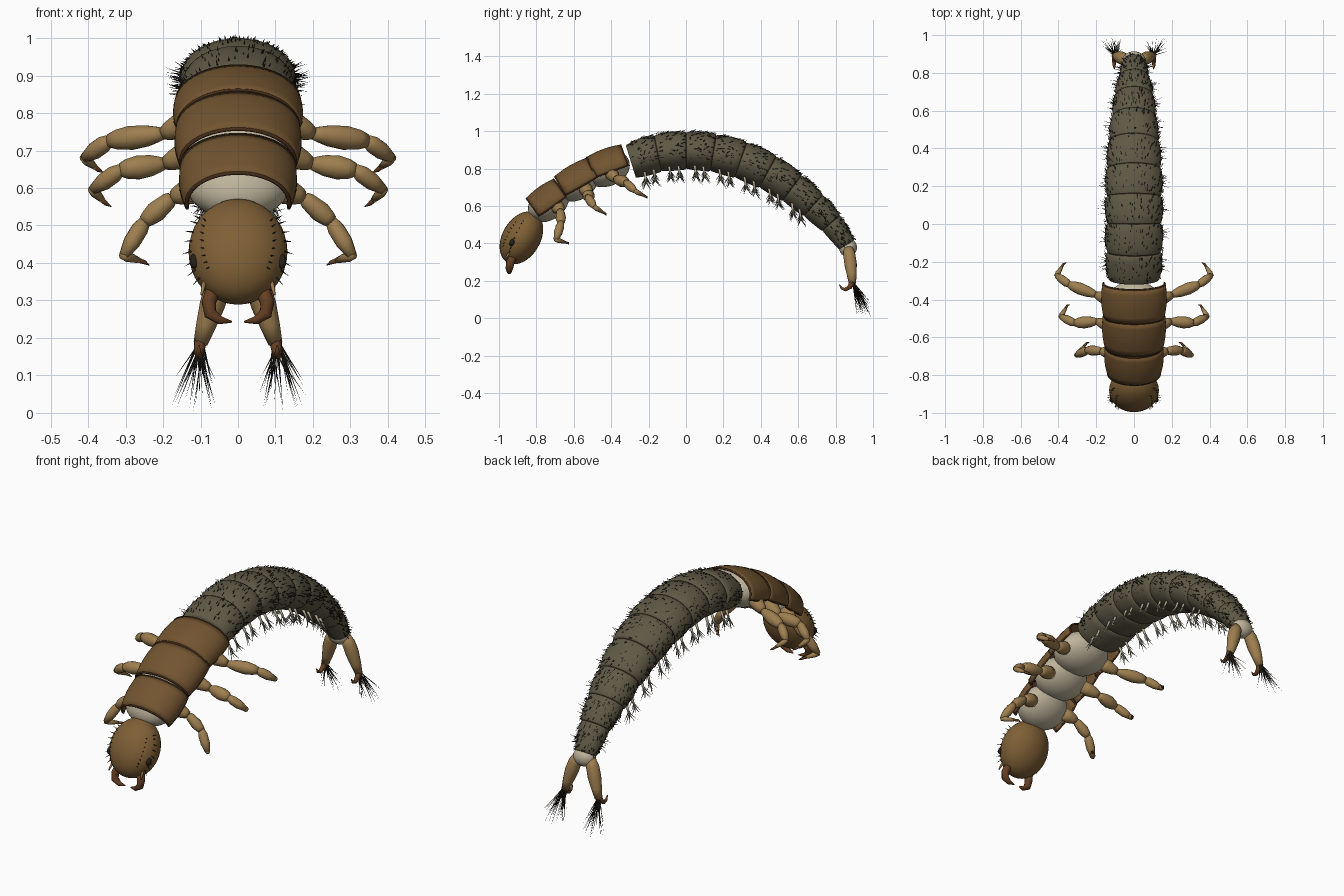
import bpy, bmesh, math, random
from math import sin, cos, pi, radians
from mathutils import Vector as V, Matrix

if "Cube" in bpy.data.objects:
    bpy.data.objects.remove(bpy.data.objects["Cube"])

random.seed(4)

def material(name, c):
    m = bpy.data.materials.new(name)
    m.diffuse_color = (*c, 1)
    m.use_nodes = True
    m.node_tree.nodes["Principled BSDF"].inputs["Base Color"].default_value = m.diffuse_color
    return m

HEAD = material("head_brown", (0.21, 0.115, 0.036))
PLATE = material("plate_brown", (0.17, 0.09, 0.03))
RIM = material("dark_rim", (0.06, 0.025, 0.01))
LEG = material("leg_tan", (0.34, 0.21, 0.08))
JAW = material("jaw_brown", (0.13, 0.05, 0.017))
PALE = material("membrane", (0.52, 0.46, 0.33))
OLIVE = material("abdomen_olive", (0.115, 0.1, 0.06))
BLACK = material("bristle_black", (0.018, 0.014, 0.01))
GILL = material("gill_grey", (0.2, 0.19, 0.14))

def finish(name, bm, mat, smooth=True):
    bmesh.ops.recalc_face_normals(bm, faces=bm.faces)
    me = bpy.data.meshes.new(name)
    bm.to_mesh(me)
    bm.free()
    me.materials.append(mat)
    for p in me.polygons:
        p.use_smooth = smooth
    ob = bpy.data.objects.new(name, me)
    bpy.context.collection.objects.link(ob)
    return ob

def loft_into(bm, path, sides=12, ref=V((1, 0, 0))):
    """Closed tube through (centre, side radius, height radius) stations."""
    rings = []
    for i, (c, a, b) in enumerate(path):
        t = (path[min(i + 1, len(path) - 1)][0] - path[max(i - 1, 0)][0]).normalized()
        u = (ref - t * ref.dot(t)).normalized()
        w = u.cross(t)
        rings.append([bm.verts.new(c + u * a * cos(2 * pi * k / sides) + w * b * sin(2 * pi * k / sides))
                      for k in range(sides)])
    for r, s in zip(rings, rings[1:]):
        for k in range(sides):
            n = (k + 1) % sides
            bm.faces.new((r[k], r[n], s[n], s[k]))
    bm.faces.new(rings[0])
    bm.faces.new(rings[-1])

def loft(name, path, mat, sides=12, ref=V((1, 0, 0))):
    bm = bmesh.new()
    loft_into(bm, path, sides, ref)
    return finish(name, bm, mat)

def strands(name, items, mat):
    """Many thin three-sided spikes (start, end, radius)."""
    bm = bmesh.new()
    for p, q, r in items:
        d = (q - p).normalized()
        u = d.orthogonal().normalized()
        w = d.cross(u)
        base = [bm.verts.new(p + (u * cos(k * 2.0944) + w * sin(k * 2.0944)) * r) for k in range(3)]
        tip = bm.verts.new(q)
        for k in range(3):
            bm.faces.new((base[k], base[(k + 1) % 3], tip))
    return finish(name, bm, mat, False)

def ellipsoid(name, c, radii, tilt, mat):
    bm = bmesh.new()
    M = Matrix.Translation(c) @ Matrix.Rotation(radians(tilt), 4, 'X') @ Matrix.Diagonal((*radii, 1))
    bmesh.ops.create_uvsphere(bm, u_segments=32, v_segments=20, radius=1, matrix=M)
    return finish(name, bm, mat)

def limb(name, p, q, profile, mat, sides=12):
    """Spindle between two points."""
    return loft(name, [(p.lerp(q, t), r, r) for t, r in profile], mat, sides, V((0, .3, 1)))

def around(c, up, w, h, a):
    return c + V((w * sin(a), 0, 0)) + up * h * cos(a)

# head, eyes, jaws, feelers
HC = V((0, -.88, .43))
HR = (.132, .102, .152)
ellipsoid("head", HC, HR, -30, HEAD)
HM = Matrix.Translation(HC) @ Matrix.Rotation(radians(-30), 4, 'X') @ Matrix.Diagonal((*HR, 1))
ellipsoid("upper_lip", V((0, -.945, .312)), (.045, .022, .016), -30, LEG)
hairs = []
for s, tag in ((-1, "left"), (1, "right")):
    ellipsoid(tag + "_eye", V((s * .117, -.93, .405)), (.012, .014, .021), -25, BLACK)
    pts = [((.065, -.925, .33), .024), ((.078, -.94, .295), .022), ((.074, -.945, .265), .02),
           ((.048, -.945, .247), .013), ((.017, -.94, .243), .003)]
    loft(tag + "_jaw", [(V((s * x, y, z)), r, r * .9) for (x, y, z), r in pts], JAW, 10, V((0, 1, 0)))
    limb(tag + "_feeler", V((s * .09, -.945, .35)), V((s * .097, -.968, .315)), ((0, .006), (.6, .005), (1, .003)), LEG, 8)
    for k in range(8):
        d = V((s * (.93 - .05 * (k % 2)), -.42 + .03 * k, .65 - .19 * k)).normalized()
        p = HM @ d
        hairs.append((p, p + (p - HC) * .2 + V((0, 0, -.008)), .003))
        d = V((s * .7, -.7, .4 - .15 * k)).normalized()
        p = HM @ d
        hairs.append((p, p + (p - HC) * .12, .0025))
strands("head_hairs", hairs, BLACK)

# thorax: pale bellies, arched plates with dark rims
for name, c, r, tilt in (("front", (0, -.735, .615), (.14, .12, .088), 37),
                         ("middle", (0, -.585, .722), (.145, .122, .09), 29),
                         ("rear", (0, -.425, .80), (.15, .128, .095), 20)):
    ellipsoid(name + "_thorax_belly", V(c), r, tilt, PALE)

def plate(name, a, b, w0, w1, h):
    a, b = V((0, *a)), V((0, *b))
    t = (b - a).normalized()
    up = V((1, 0, 0)).cross(t)
    bm = bmesh.new()
    L, N, grid = 6, 28, []
    for i in range(L + 1):
        f = i / L
        bulge = .009 * sin(pi * f)
        c = a.lerp(b, f) - up * h
        w = w0 + (w1 - w0) * f + bulge
        grid.append([around(c, up, w, h + bulge, radians(-98 + 196 * k / N)) for k in range(N + 1)])
    vs = [[bm.verts.new(p) for p in row] for row in grid]
    for i in range(L):
        for k in range(N):
            bm.faces.new((vs[i][k], vs[i][k + 1], vs[i + 1][k + 1], vs[i + 1][k]))
    ob = finish(name, bm, PLATE)
    m = ob.modifiers.new("thickness", 'SOLIDIFY')
    m.thickness, m.offset = .008, 0
    loop = grid[0] + [r[-1] for r in grid[1:-1]] + grid[-1][::-1] + [r[0] for r in grid[-2:0:-1]]
    cu = bpy.data.curves.new(name + "_rim", 'CURVE')
    cu.dimensions, cu.bevel_depth, cu.bevel_resolution = '3D', .0055, 1
    sp = cu.splines.new('POLY')
    sp.points.add(len(loop) - 1)
    for pt, p in zip(sp.points, loop):
        pt.co = (*p, 1)
    sp.use_cyclic_u = True
    cu.materials.append(RIM)
    bpy.context.collection.objects.link(bpy.data.objects.new(name + "_rim", cu))

plate("front_thorax_plate", (-.852, .64), (-.708, .742), .137, .15, .1)
plate("middle_thorax_plate", (-.70, .757), (-.53, .855), .152, .16, .1)
plate("rear_thorax_plate", (-.528, .86), (-.35, .925), .158, .163, .1)

# legs: hip, thigh, shin, foot, claw
LEGS = {"front": ((.105, -.69, .60), (.175, -.672, .575), (.25, -.668, .51), (.305, -.695, .42), (.25, -.63, .402)),
        "middle": ((.11, -.545, .70), (.195, -.515, .665), (.315, -.525, .648), (.388, -.49, .595), (.352, -.43, .558)),
        "rear": ((.12, -.405, .78), (.2, -.375, .745), (.345, -.32, .726), (.41, -.272, .68), (.372, -.21, .648))}
for s, tag in ((-1, "left"), (1, "right")):
    for name, pts in LEGS.items():
        p = [V((s * x, y, z)) for x, y, z in pts]
        n = f"{tag}_{name}_leg"
        k = .85 if name == "front" else 1
        limb(n + "_hip", p[0], p[1], ((0, .034), (.4, .036), (.8, .026), (1, .018)), LEG)
        limb(n + "_thigh", p[1], p[2], ((0, .016), (.12, .022), (.3, .029 * k), (.6, .033 * k), (.85, .027 * k), (1, .018)), LEG)
        limb(n + "_shin", p[2], p[3], ((-.08, .014), (.2, .023), (.6, .023), (1, .013)), LEG)
        mid = p[3].lerp(p[4], .72)
        limb(n + "_foot", p[3], mid, ((-.1, .011), (.3, .014), (1, .008)), LEG)
        loft(n + "_claw", [(mid, .007, .007), (p[4], .006, .006), (p[4] + V((-s * .014, .004, -.008)), .001, .001)],
             JAW, 8, V((0, .3, 1)))

# abdomen: nine overlapping barrels along an arched spine (y, z, half width, half height)
SPINE = [V(p) for p in ((-.295, .838, .138, .094), (-.152, .882, .145, .1), (0, .897, .147, .1), (.145, .885, .147, .1),
                        (.292, .847, .143, .1), (.437, .783, .131, .096), (.567, .698, .116, .087),
                        (.68, .604, .1, .077), (.775, .51, .08, .064), (.862, .392, .057, .047))]

def spine(s):
    i = min(max(int(s), 0), 8)
    f = s - i
    g = lambda k: SPINE[k] if 0 <= k < 10 else (2 * SPINE[0] - SPINE[1] if k < 0 else 2 * SPINE[9] - SPINE[8])
    a, b, c, d = (g(i + k) for k in (-1, 0, 1, 2))
    q = (2 * b + (c - a) * f + (2 * a - 5 * b + 4 * c - d) * f * f + (3 * b - a - 3 * c + d) * f ** 3) / 2
    return V((0, q[0], q[1])), q[2], q[3]

def frame(s):
    t = (spine(s + .02)[0] - spine(s - .02)[0]).normalized()
    return t, V((1, 0, 0)).cross(t)

loft("abdomen_core", [(c, a * .95, b * .95) for c, a, b in (spine(.05 + k * .2) for k in range(45))], RIM, 32)
setae, filaments, stalks = [], [], []
for i in range(9):
    path = []
    for f, k in ((.0, .94), (.05, .98), (.25, 1.025), (.5, 1.045), (.75, 1.045), (.95, 1.02), (1.0, .97)):
        c, a, b = spine(i + f)
        path.append((c, a * k, b * k))
    loft(f"abdomen_segment_{i + 1}", path, OLIVE, 36)
    # short bristles lying back over the upper surface, longer tufts at the flanks
    for k in range(95):
        s = i + random.uniform(.06, .97)
        c, a, b = spine(s)
        t, up = frame(s)
        ang = radians(random.uniform(-115, 115))
        p = around(c, up, a * 1.03, b * 1.03, ang)
        out = around(V(), up, 1, 1, ang)
        setae.append((p, p + t * random.uniform(.008, .024) + out * random.uniform(.004, .013), .0028))
    for side in (-1, 1):
        for k in range(7):
            s = i + random.uniform(.35, .75)
            c, a, b = spine(s)
            t, up = frame(s)
            p = around(c, up, a, b, side * radians(random.uniform(75, 105)))
            setae.append((p, p + V((side * random.uniform(.025, .05), 0, 0)) + t * random.uniform(-.02, .02)
                          + up * random.uniform(-.01, .02), .0024))
        # branched gills under the first seven segments
        if i < 7:
            for off in (.35, .7):
                c, a, b = spine(i + off)
                t, up = frame(i + off)
                p = around(c, up, a, b, side * radians(142))
                d = V((side * .42, .12, -.9)).normalized()
                stalks.append([(p - d * .02, .008, .008), (p + d * .03, .006, .006), (p + d * .07, .003, .003)])
                for k in range(9):
                    q = p + d * (.025 + .005 * k)
                    e = d + V((random.uniform(-.5, .5), (-1) ** k * random.uniform(.3, .75), 0))
                    filaments.append((q, q + e.normalized() * random.uniform(.04, .06), .0035))
strands("abdomen_bristles", setae, BLACK)
strands("gill_filaments", filaments, GILL)
bm = bmesh.new()
for st in stalks:
    loft_into(bm, st, 8)
finish("gill_stalks", bm, PALE)

# tail: pale end, two prolegs with hooked claws and bristle fans
ellipsoid("tail_membrane", V((0, .866, .378)), (.06, .048, .05), 0, PALE)
fan = []
for s, tag in ((-1, "left"), (1, "right")):
    pts = ((.035, .868, .375, .026), (.052, .873, .34, .033), (.068, .88, .29, .034), (.085, .886, .235, .027), (.1, .89, .185, .019))
    loft(tag + "_proleg", [(V((s * x, y, z)), r, r) for x, y, z, r in pts], LEG, 14)
    hook = ((.1, .89, .195, .018), (.103, .876, .168, .014), (.105, .852, .153, .01), (.105, .832, .16, .007), (.104, .82, .18, .002))
    loft(tag + "_tail_claw", [(V((s * x, y, z)), r, r) for x, y, z, r in hook], JAW, 10)
    for k in range(30):
        p = V((s * (.1 + random.uniform(-.012, .012)), .893, .18 + random.uniform(-.01, .02)))
        q = V((s * (.105 + random.uniform(-.05, .085)), random.uniform(.91, .99), random.uniform(.01, .1)))
        fan.append((p, q, .003))
    fan.append((p, V((s * .12, .992, .003)), .003))
strands("tail_bristle_fans", fan, BLACK)
